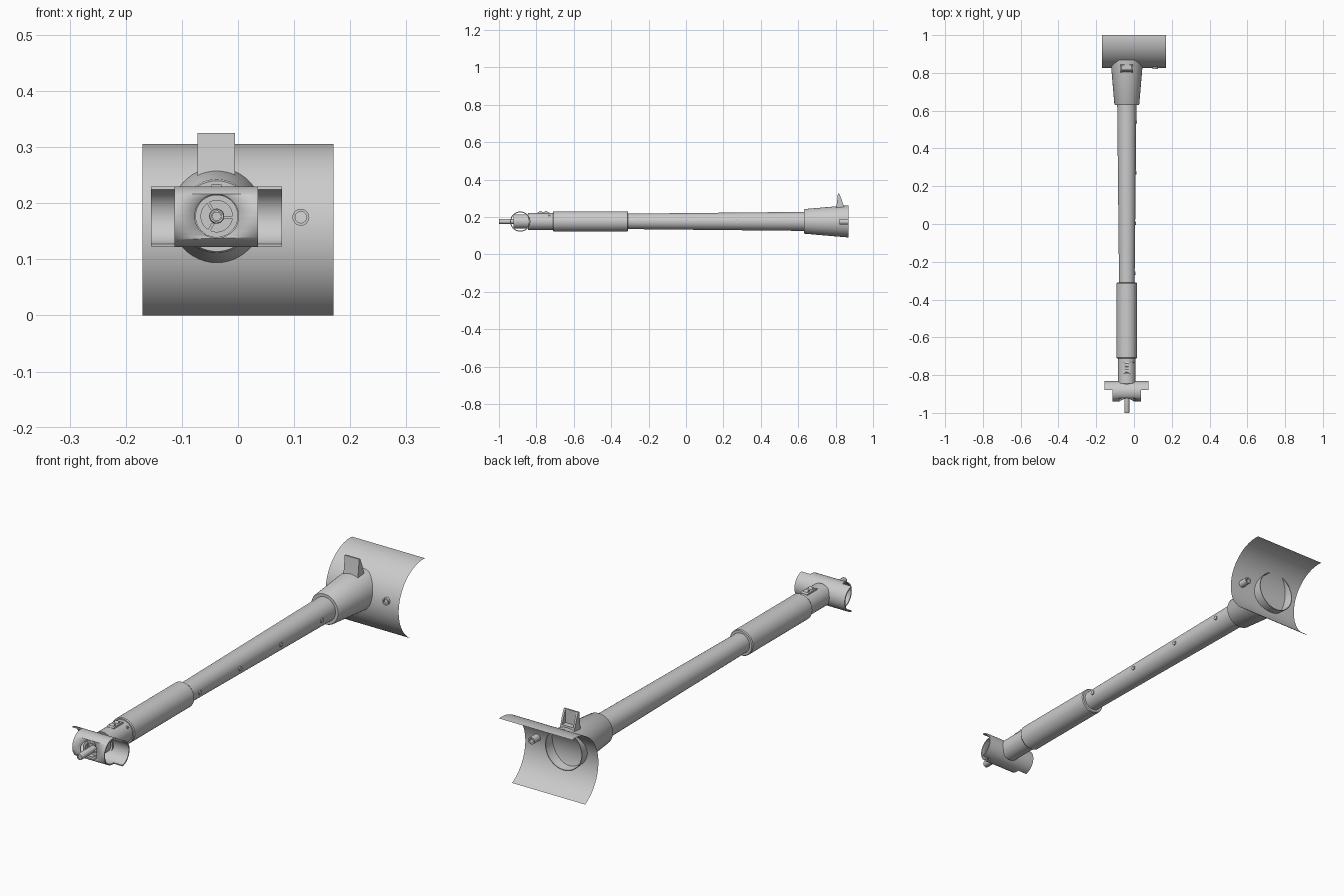
import bpy, bmesh, math

if "Cube" in bpy.data.objects:
    bpy.data.objects.remove(bpy.data.objects["Cube"])

CX, CZ = -0.038, 0.177          # axis of the long arm
grey = bpy.data.materials.new("plain grey")
grey.diffuse_color = (0.6, 0.6, 0.6, 1)
grey.use_nodes = True
grey.node_tree.nodes["Principled BSDF"].inputs["Base Color"].default_value = grey.diffuse_color


def finish(name, bm, closed=True):
    if closed:
        bmesh.ops.recalc_face_normals(bm, faces=bm.faces)
    me = bpy.data.meshes.new(name)
    bm.to_mesh(me)
    bm.free()
    ob = bpy.data.objects.new(name, me)
    bpy.context.collection.objects.link(ob)
    me.materials.append(grey)
    bpy.ops.object.select_all(action='DESELECT')
    ob.select_set(True)
    bpy.context.view_layer.objects.active = ob
    bpy.ops.object.shade_smooth_by_angle(angle=math.radians(30))
    return ob


def lathe(name, profile, cx=CX, cz=CZ, n=48, loop=False):
    """Revolve (y, radius) points around an axis parallel to y."""
    bm = bmesh.new()
    rings = []
    for y, r in profile:
        if r == 0:
            rings.append([bm.verts.new((cx, y, cz))] * n)
        else:
            rings.append([bm.verts.new((cx + r * math.cos(2 * math.pi * i / n), y,
                                        cz + r * math.sin(2 * math.pi * i / n)))
                          for i in range(n)])
    pairs = list(zip(rings, rings[1:]))
    if loop:
        pairs.append((rings[-1], rings[0]))
    for a, b in pairs:
        for i in range(n):
            j = (i + 1) % n
            bm.faces.new(list(dict.fromkeys((a[i], a[j], b[j], b[i]))))
    return finish(name, bm)


def prism(name, outline, x0, x1):
    """Extrude a closed (y, z) outline along x."""
    bm = bmesh.new()
    a = [bm.verts.new((x0, y, z)) for y, z in outline]
    b = [bm.verts.new((x1, y, z)) for y, z in outline]
    n = len(outline)
    bm.faces.new(a)
    bm.faces.new(b)
    for i in range(n):
        j = (i + 1) % n
        bm.faces.new((a[i], a[j], b[j], b[i]))
    return finish(name, bm)


def arc(yc, zc, r, a0, a1, n=32):
    return [(yc + r * math.cos(math.radians(a0 + (a1 - a0) * i / n)),
             zc + r * math.sin(math.radians(a0 + (a1 - a0) * i / n))) for i in range(n + 1)]


# Curved saddle sheet at the back
bm = bmesh.new()
pts = arc(0.9865, 0.1438, 0.1615, 85, 243, 40)
left = [bm.verts.new((-0.17, y, z)) for y, z in pts]
right = [bm.verts.new((0.17, y, z)) for y, z in pts]
for i in range(len(pts) - 1):
    bm.faces.new((left[i], left[i + 1], right[i + 1], right[i]))
finish("saddle", bm, closed=False)

# Flared socket, open at the back
lathe("socket", [(0.63, 0.045), (0.63, 0.063), (0.635, 0.066), (0.868, 0.086),
                 (0.868, 0.083), (0.64, 0.058)])

# Long tapering tube, grip sleeve and neck
lathe("main_tube", [(-0.33, 0.041), (0.65, 0.051)])
lathe("grip_sleeve", [(-0.712, 0.03), (-0.712, 0.051), (-0.708, 0.054), (-0.314, 0.054),
                      (-0.31, 0.051), (-0.31, 0.03)])
lathe("neck", [(-0.845, 0.046), (-0.70, 0.046)])

# Row of small studs along the right side of the tube
for k, y in enumerate((-0.26, 0.005, 0.272, 0.54)):
    r = 0.041 + (y + 0.33) * 0.0102
    prism(f"side_stud_{k + 1}", arc(y, CZ, 0.009, 0, 345, 23), CX + r - 0.01, CX + r + 0.004)

# Locating pin through the saddle
lathe("locating_pin", [(0.868, 0.009), (0.868, 0.015), (0.82, 0.015), (0.82, 0.010),
                       (0.86, 0.010)], cx=0.112, cz=0.175, n=24, loop=True)

# Upright lug: front slab with two cheeks, hollow at the back
prism("lug_front", [(0.802, 0.245), (0.807, 0.275), (0.812, 0.325), (0.819, 0.325),
                    (0.819, 0.245)], -0.072, -0.005)
for side, x in (("left", -0.072), ("right", -0.013)):
    prism(f"lug_cheek_{side}", [(0.815, 0.24), (0.815, 0.325), (0.819, 0.325), (0.832, 0.295),
                                (0.846, 0.25), (0.846, 0.24)], x, x + 0.008)
prism("lug_base", [(0.806, 0.24), (0.806, 0.267), (0.842, 0.267), (0.846, 0.24)], -0.072, -0.005)

# Cross clamp: wide rear half shell and narrow front half shell
YC, ZC = -0.886, 0.176


def half_shell(name, a0, a1, x0, x1):
    return prism(name, arc(YC, ZC, 0.054, a0, a1) + arc(YC, ZC, 0.049, a1, a0), x0, x1)


half_shell("clamp_rear", -82, 82, -0.155, 0.078)
front = half_shell("clamp_front", 82, 278, -0.113, 0.036)

# Round opening in the front half
cutter = lathe("opening_cutter", [(-1.0, 0), (-1.0, 0.039), (-0.89, 0.039), (-0.89, 0)])
cutter.hide_render = True
bpy.context.view_layer.objects.active = front
mod = front.modifiers.new("opening", 'BOOLEAN')
mod.operation = 'DIFFERENCE'
mod.solver = 'EXACT'
mod.object = cutter
bpy.ops.object.modifier_apply(modifier=mod.name)
bpy.data.objects.remove(cutter)

# Bearing ring, spokes and bolt inside the opening
lathe("bearing_ring", [(-0.922, 0.028), (-0.922, 0.038), (-0.845, 0.038), (-0.845, 0.028)],
      loop=True)
lathe("hub_disc", [(-0.905, 0), (-0.905, 0.029), (-0.895, 0.029), (-0.895, 0)])
for k, deg in enumerate((0, 120, 240)):
    bm = bmesh.new()
    bmesh.ops.create_cube(bm, size=1)
    for v in bm.verts:
        u, w = 0.025 + v.co.x * 0.026, v.co.z * 0.005
        c, s = math.cos(math.radians(deg)), math.sin(math.radians(deg))
        v.co = (CX + u * c - w * s, -0.913 + v.co.y * 0.02, CZ - 0.002 + u * s + w * c)
    finish(f"spoke_{k + 1}", bm)
lathe("bolt", [(-0.90, 0.0135), (-0.997, 0.0135), (-1.0, 0.012), (-1.0, 0.009),
               (-0.985, 0.009), (-0.985, 0)], n=24)
lathe("bolt_hex", [(-0.98, 0.009), (-0.998, 0.009), (-0.998, 0)], n=6)

# Latch plate with two buttons on top of the neck
prism("latch_plate", [(-0.795, 0.21), (-0.795, 0.224), (-0.79, 0.227), (-0.735, 0.227),
                      (-0.73, 0.224), (-0.73, 0.21)], CX - 0.016, CX + 0.016)
for k, y in enumerate((-0.778, -0.748)):
    prism(f"latch_button_{k + 1}", arc(y, 0.224, 0.009, 0, 180, 12), CX - 0.009, CX + 0.009)
prism("neck_screw", arc(-0.73, 0.207, 0.005, 0, 330, 11), CX + 0.02, CX + 0.038)
